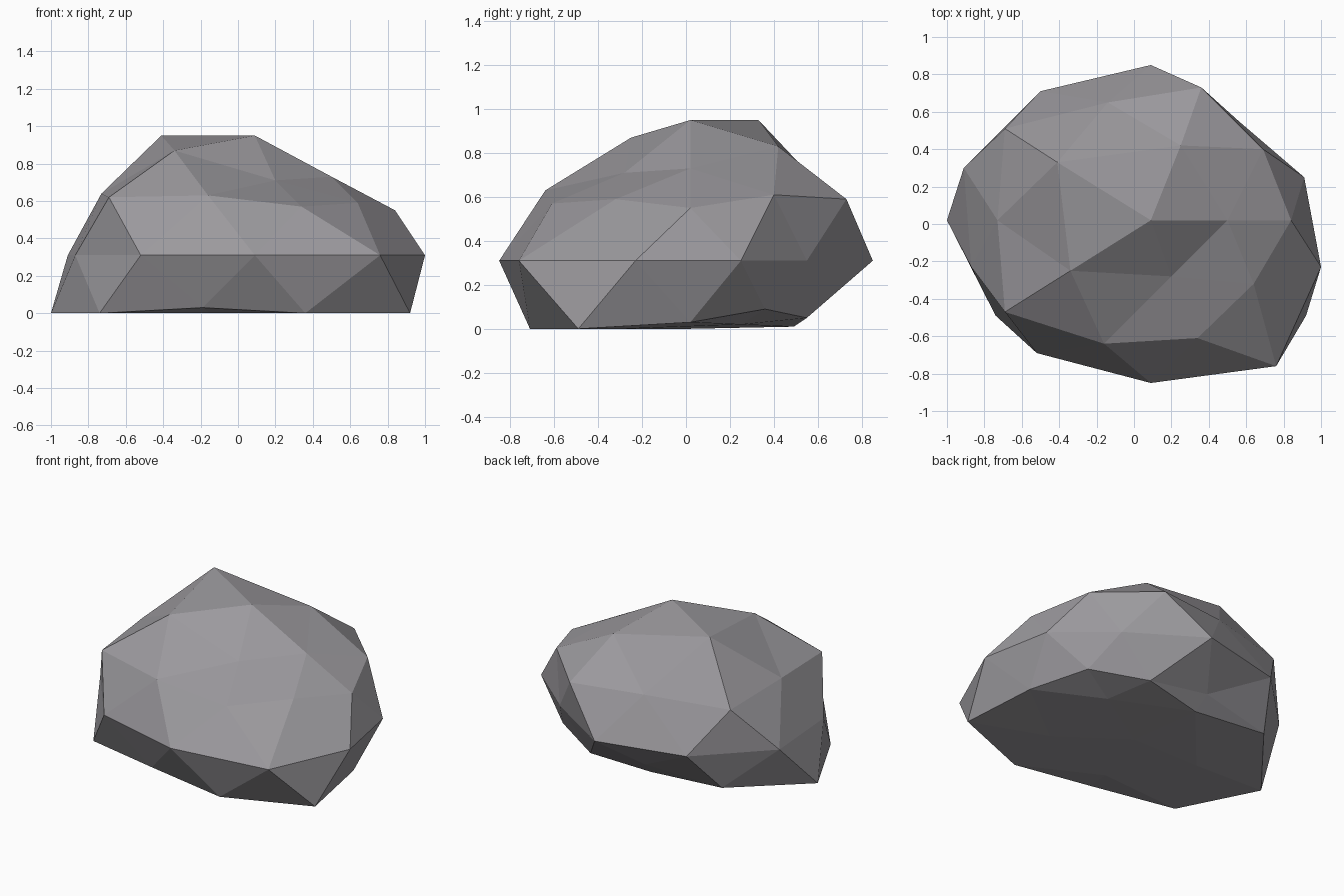
import bpy
import bmesh
import math

# Clear the default cube
cube = bpy.data.objects.get("Cube")
if cube:
    bpy.data.objects.remove(cube, do_unlink=True)

EQUATOR = 0.31

# Boulder shaped in rings from the crown down, each counterclockwise from +x
crown = [(0.09, 0.02, 0.95)]
upper = [(0.50, 0.02, 0.73), (0.25, 0.42, 0.83), (-0.41, 0.33, 0.95),
         (-0.34, -0.25, 0.87), (0.20, -0.28, 0.71)]
shoulder = [(0.84, 0.02, 0.55), (0.69, 0.40, 0.61), (0.36, 0.73, 0.59),
            (-0.14, 0.65, 0.61), (-0.69, 0.51, 0.60), (-0.73, 0.02, 0.64),
            (-0.69, -0.47, 0.62), (-0.16, -0.64, 0.63), (0.34, -0.61, 0.57),
            (0.64, -0.32, 0.59)]
middle = [(x, y, EQUATOR) for x, y in (
    (0.91, 0.25), (0.56, 0.55), (0.09, 0.85), (-0.50, 0.71), (-0.91, 0.30),
    (-0.87, -0.23), (-0.52, -0.69), (0.09, -0.85), (0.76, -0.76), (1.0, -0.23))]
foot = [(0.85, 0.02, 0.03), (0.67, 0.36, 0.09), (0.33, 0.55, 0.05),
        (-0.10, 0.58, 0.10), (-0.62, 0.50, 0.05), (-1.0, 0.02, 0),
        (-0.74, -0.49, 0), (-0.19, -0.65, 0.03), (0.36, -0.71, 0),
        (0.92, -0.49, 0)]
underside = [(0.42, 0.25, 0.02), (-0.08, 0.49, 0.01), (-0.5, 0, 0),
             (-0.15, -0.45, 0), (0.42, -0.3, 0)]
base = [(0, 0, 0)]
rings = [crown, upper, shoulder, middle, foot, underside, base]


def turn(vert):
    """Angle around the vertical axis, starting just before +x."""
    return (math.atan2(vert.co.y, vert.co.x) + 0.05) % math.tau


def build_boulder(name, material):
    bm = bmesh.new()
    bmesh.ops.create_icosphere(bm, subdivisions=2, radius=1)
    layers = sorted(bm.verts, key=lambda vert: -vert.co.z)
    moves = []
    for ring in rings:
        layer, layers = layers[:len(ring)], layers[len(ring):]
        moves += zip(sorted(layer, key=turn), ring)
    for vert, place in moves:
        vert.co = place
    bmesh.ops.recalc_face_normals(bm, faces=bm.faces)
    mesh = bpy.data.meshes.new(name)
    bm.to_mesh(mesh)
    bm.free()
    mesh.materials.append(material)
    boulder = bpy.data.objects.new(name, mesh)
    bpy.context.collection.objects.link(boulder)
    return boulder


def make_material(name, colour):
    material = bpy.data.materials.new(name)
    material.use_nodes = True
    material.diffuse_color = colour
    shader = next(node for node in material.node_tree.nodes
                  if node.type == "BSDF_PRINCIPLED")
    shader.inputs["Base Color"].default_value = colour
    return material


stone = make_material("stone grey", (0.33, 0.32, 0.34, 1))
build_boulder("boulder", stone)
